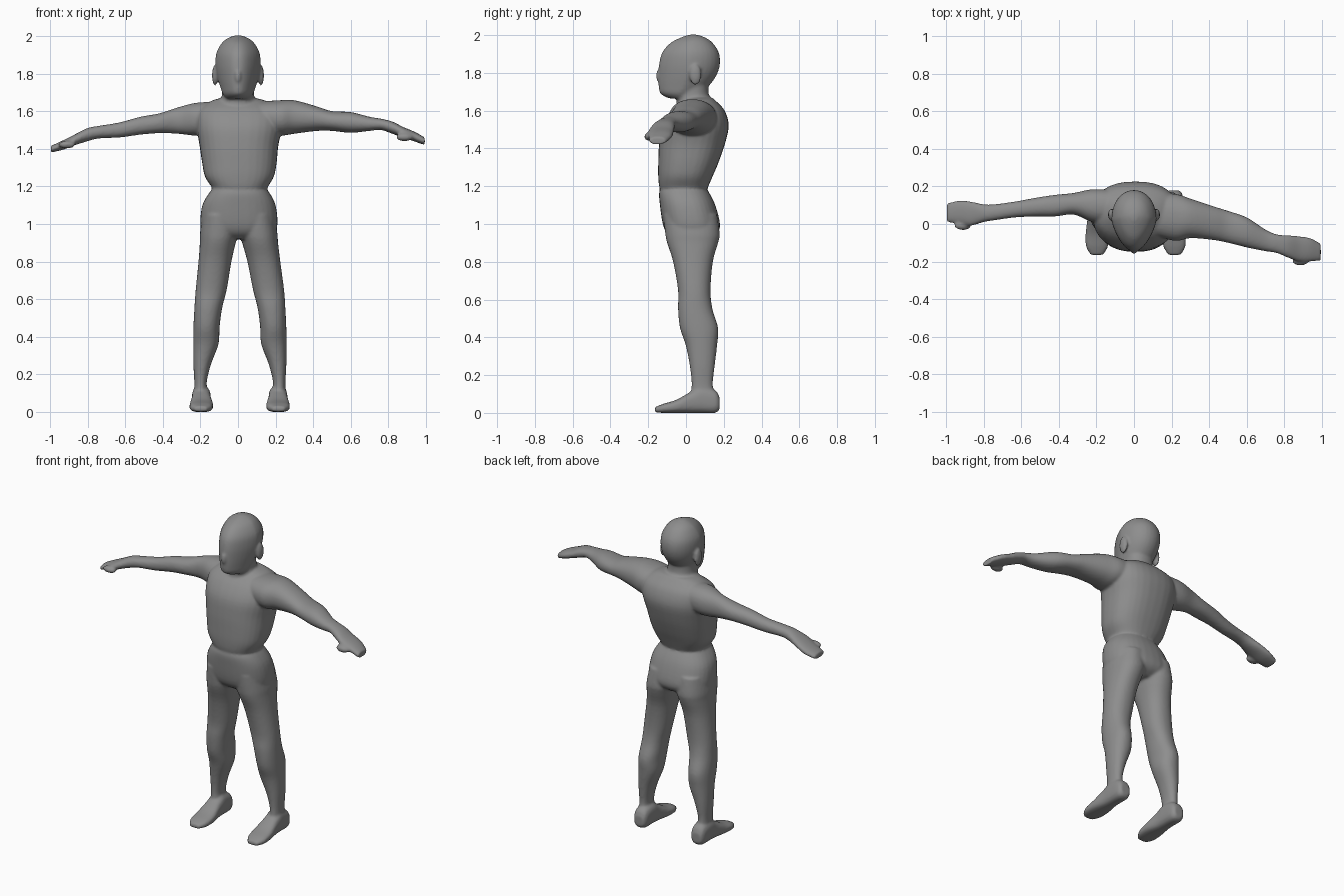
import bpy, bmesh, math
from mathutils import Vector, Matrix

grey = bpy.data.materials.new("plain grey")
grey.diffuse_color = (0.27, 0.27, 0.27, 1)

bm = bmesh.new()


def spline(a, b, c, d, t):
    """Smooth value between b and c."""
    return 0.5 * (2*b + (c-a)*t + (2*a-5*b+4*c-d)*t*t + (3*b-a-3*c+d)*t**3)


def loft(rows, axis, power=2.2, taper=0.0, n=32, sub=4):
    """Closed skin through rows of (station, a0, a1, b0, b1) along an axis.
    Taper narrows the low-b side of each section."""
    full = []
    for i in range(len(rows) - 1):
        q = [rows[max(i-1, 0)], rows[i], rows[i+1], rows[min(i+2, len(rows)-1)]]
        for k in range(sub):
            full.append([spline(*v, k / sub) for v in zip(*q)])
    full.append(rows[-1])
    rings = []
    for s, a0, a1, b0, b1 in full:
        ring = []
        for k in range(n):
            t = 2 * math.pi * k / n
            c, d = math.cos(t), math.sin(t)
            u = math.copysign(abs(c) ** (2 / power), c)
            v = math.copysign(abs(d) ** (2 / power), d)
            u *= 1 - taper * max(0, -v)
            a = (a0 + a1) / 2 + u * (a1 - a0) / 2
            b = (b0 + b1) / 2 + v * (b1 - b0) / 2
            co = {'X': (s, a, b), 'Y': (a, s, b), 'Z': (a, b, s)}[axis]
            ring.append(bm.verts.new(co))
        rings.append(ring)
    for r, q in zip(rings, rings[1:]):
        for k in range(n):
            bm.faces.new((r[k], r[(k+1) % n], q[(k+1) % n], q[k]))
    bm.faces.new(rings[0])
    bm.faces.new(rings[-1])


def blob(loc, size):
    m = Matrix.Translation(loc) @ Matrix.Diagonal((*size, 1))
    bmesh.ops.create_uvsphere(bm, u_segments=20, v_segments=12, radius=1, matrix=m)


# head, from jaw to crown
loft([(1.665, -.06, .06, -.09, .03), (1.69, -.08, .08, -.135, .07),
      (1.73, -.095, .095, -.145, .12), (1.79, -.112, .112, -.146, .163),
      (1.85, -.12, .12, -.142, .18), (1.91, -.115, .115, -.125, .173),
      (1.96, -.088, .088, -.08, .14), (1.988, -.055, .055, -.025, .10),
      (2.003, -.015, .015, .02, .055)], 'Z', 2.1, .3)
# nose and ears
blob((0, -.143, 1.785), (.016, .016, .035))
for s in (-1, 1):
    blob((s * .122, .05, 1.79), (.016, .032, .055))
# neck
loft([(1.58, -.11, .11, -.06, .17), (1.64, -.095, .095, -.05, .145),
      (1.69, -.085, .085, -.05, .12), (1.76, -.085, .085, -.04, .12)], 'Z')

# torso
loft([(1.15, -.13, .145, -.12, .10), (1.19, -.137, .155, -.14, .115),
      (1.25, -.175, .19, -.147, .14), (1.32, -.19, .205, -.147, .17),
      (1.42, -.205, .215, -.143, .205), (1.52, -.22, .235, -.128, .226),
      (1.60, -.21, .225, -.08, .205), (1.65, -.15, .16, -.02, .16),
      (1.668, -.10, .10, .01, .14)], 'Z', 2.4)

# pelvis
loft([(1.205, -.12, .13, -.12, .09), (1.17, -.15, .165, -.142, .12),
      (1.10, -.19, .20, -.138, .155), (1.0, -.20, .21, -.123, .18),
      (.95, -.18, .19, -.10, .165), (.92, -.12, .13, -.06, .12)], 'Z', 2.4)

# arms: one reaches slightly back, the other forward
loft([(-.10, .0, .18, 1.48, 1.65), (-.22, .01, .185, 1.47, 1.645),
      (-.32, .05, .165, 1.48, 1.62), (-.42, .04, .155, 1.483, 1.588),
      (-.52, .04, .14, 1.475, 1.57), (-.63, .035, .12, 1.46, 1.54),
      (-.74, .02, .105, 1.455, 1.522), (-.80, .01, .105, 1.44, 1.51),
      (-.87, -.01, .12, 1.418, 1.475), (-.93, .0, .125, 1.395, 1.445),
      (-.995, .01, .11, 1.38, 1.415)], 'X')
loft([(.10, -.06, .16, 1.49, 1.65), (.22, -.09, .16, 1.47, 1.658),
      (.30, -.075, .135, 1.48, 1.658), (.42, -.085, .095, 1.495, 1.625),
      (.50, -.10, .07, 1.495, 1.60), (.60, -.125, .035, 1.485, 1.595),
      (.70, -.145, -.03, 1.495, 1.57), (.76, -.155, -.055, 1.50, 1.56),
      (.82, -.18, -.06, 1.48, 1.545), (.88, -.20, -.065, 1.458, 1.515),
      (.94, -.20, -.075, 1.438, 1.49), (.993, -.195, -.105, 1.42, 1.46)], 'X')
# thumbs
blob((-.91, -.008, 1.422), (.045, .025, .02))
blob((.885, -.195, 1.462), (.045, .026, .022))

# legs and feet, outer and inner widths given for one side
leg = [(1.05, .19, .0, -.12, .165), (.95, .202, .0, -.11, .178),
       (.90, .203, .012, -.10, .17), (.80, .21, .035, -.068, .142),
       (.65, .225, .06, -.042, .13), (.55, .232, .085, -.042, .14),
       (.45, .237, .098, -.032, .17), (.36, .238, .104, -.002, .165),
       (.25, .237, .145, .02, .152), (.15, .232, .167, .03, .142),
       (.08, .235, .155, .02, .155), (.03, .235, .155, .02, .155)]
foot = [(.178, .225, .165, .02, .08), (.155, .24, .15, 0, .12),
        (.08, .245, .145, 0, .14), (.03, .247, .143, 0, .115),
        (-.05, .257, .132, 0, .07), (-.12, .255, .138, 0, .048),
        (-.165, .23, .165, .003, .03)]
for s in (-1, 1):
    rows = []
    for z, o, i, y0, y1 in leg:
        d = min(.02, .05 * (1.1 - z)) if s > 0 else 0
        rows.append((z, s * o + d, s * i + d, y0, y1))
    loft(rows, 'Z')
    d = .018 if s > 0 else 0
    loft([(y, s * o + d, s * i + d, z0, z1) for y, o, i, z0, z1 in foot], 'Y', 2.7)

# fuse everything into one smooth body
bmesh.ops.recalc_face_normals(bm, faces=bm.faces)
mesh = bpy.data.meshes.new("body")
bm.to_mesh(mesh)
bm.free()
body = bpy.data.objects.new("body", mesh)
bpy.context.collection.objects.link(body)
mesh.materials.append(grey)
mesh.polygons.foreach_set("use_smooth", [True] * len(mesh.polygons))
fuse = body.modifiers.new("fuse", 'REMESH')
fuse.mode = 'VOXEL'
fuse.voxel_size = 0.008
fuse.use_smooth_shade = True
soften = body.modifiers.new("soften", 'SMOOTH')
soften.factor = 0.5
soften.iterations = 5
